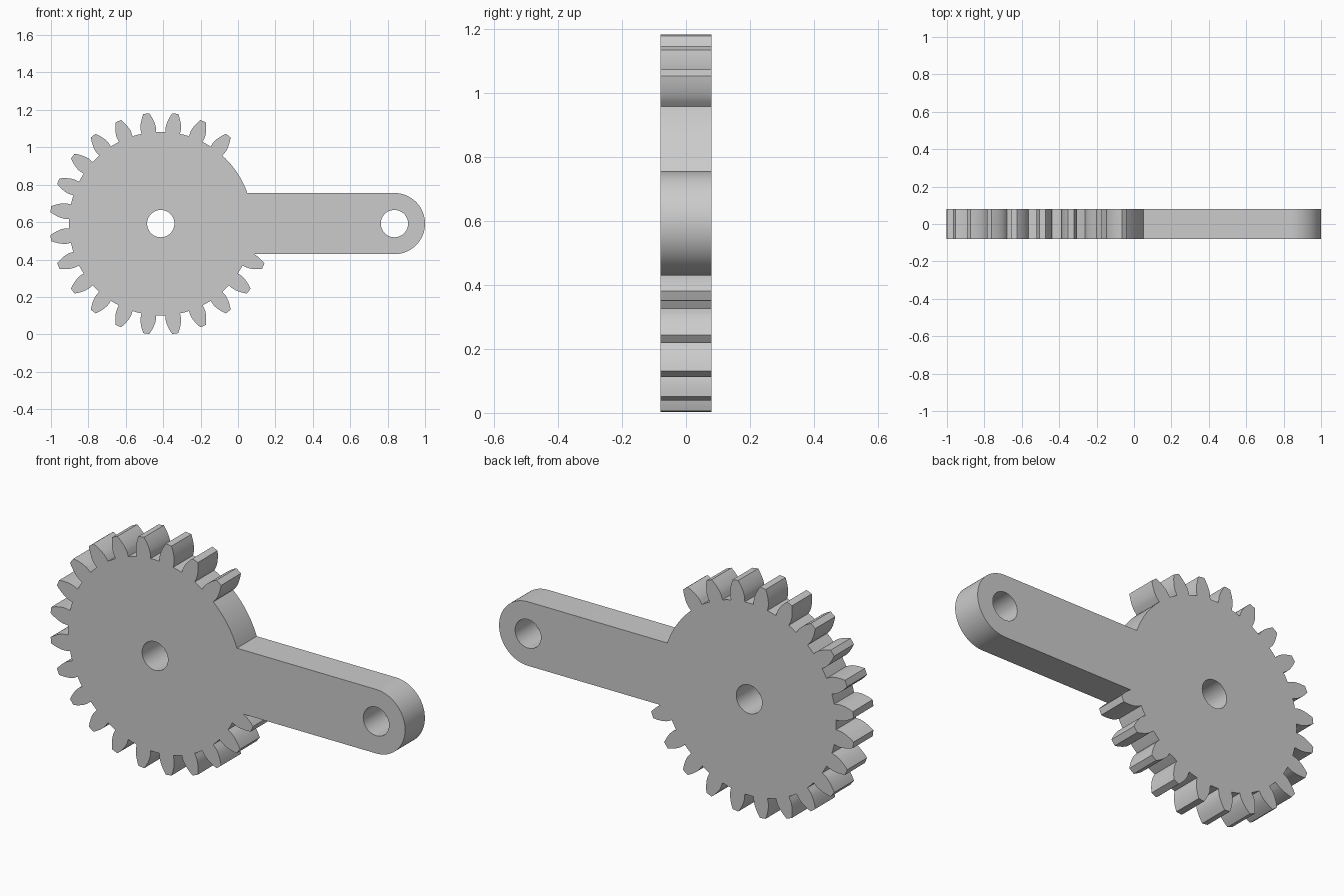
import bpy, bmesh
from math import sin, cos, tan, acos, pi, radians

TEETH = 24
CENTRE = (-0.413, 0.592)
EYE = (0.8365, 0.592)
TIP, PITCH, ROOT = 0.593, 0.547, 0.491
BASE = PITCH * cos(radians(20))
HALF = 0.08            # half thickness
ARM_R, HOLE_R = 0.1635, 0.073

if "Cube" in bpy.data.objects:
    bpy.data.objects.remove(bpy.data.objects["Cube"])

steel = bpy.data.materials.new("plain grey")
steel.use_nodes = True
GREY = (0.6, 0.6, 0.6, 1)
steel.diffuse_color = GREY
steel.node_tree.nodes["Principled BSDF"].inputs["Base Color"].default_value = GREY


def polar(centre, r, a):
    return (centre[0] + r * cos(a), centre[1] + r * sin(a))


def arc(centre, r, start, end, steps):
    return [polar(centre, r, start + (end - start) * i / steps) for i in range(steps + 1)]


def plate(name, outline, half):
    """Extrude an x-z outline to a plate centred on y = 0."""
    bm = bmesh.new()
    face = bm.faces.new([bm.verts.new((x, -half, z)) for x, z in outline])
    moved = bmesh.ops.extrude_face_region(bm, geom=[face])["geom"]
    bmesh.ops.translate(bm, vec=(0, 2 * half, 0),
                        verts=[v for v in moved if isinstance(v, bmesh.types.BMVert)])
    bmesh.ops.recalc_face_normals(bm, faces=bm.faces)
    mesh = bpy.data.meshes.new(name)
    bm.to_mesh(mesh)
    bm.free()
    mesh.materials.append(steel)
    obj = bpy.data.objects.new(name, mesh)
    bpy.context.collection.objects.link(obj)
    return obj


def combine(target, tool, operation):
    """Apply a boolean and discard the tool."""
    mod = target.modifiers.new(operation.lower(), "BOOLEAN")
    mod.operation, mod.object, mod.solver = operation, tool, "EXACT"
    bpy.context.view_layer.objects.active = target
    bpy.ops.object.modifier_apply(modifier=mod.name)
    bpy.data.objects.remove(tool)


def involute(r):
    a = acos(min(1, BASE / r))
    return tan(a) - a


def half_angle(r):
    """Half the tooth's angular width at radius r."""
    return pi / TEETH / 2 + involute(PITCH) - involute(max(r, BASE))


# Gear outline: involute teeth, with three left out above the arm
step = 2 * pi / TEETH
radii = [ROOT] + [BASE + (TIP - BASE) * i / 7 for i in range(8)]
gear_outline = []
for k in range(TEETH):
    mid = (k + 0.5) * step
    if k < 3:
        gear_outline += arc(CENTRE, ROOT, mid - step / 2, mid + step / 2, 8)[:-1]
        continue
    gear_outline.append(polar(CENTRE, ROOT, mid - step / 2))
    gear_outline += [polar(CENTRE, r, mid - half_angle(r)) for r in radii]
    gear_outline.append(polar(CENTRE, TIP, mid))
    gear_outline += [polar(CENTRE, r, mid + half_angle(r)) for r in reversed(radii)]
gear = plate("gear_with_arm", gear_outline, HALF)

# Arm with a rounded end
arm_outline = arc(EYE, ARM_R, -pi / 2, pi / 2, 40)
arm_outline += [(CENTRE[0] + 0.2, EYE[1] + ARM_R), (CENTRE[0] + 0.2, EYE[1] - ARM_R)]
combine(gear, plate("arm", arm_outline, HALF), "UNION")

# Shaft hole and arm eye
for spot in (CENTRE, EYE):
    hole = plate("hole_cutter", arc(spot, HOLE_R, 0, 2 * pi, 48)[:-1], HALF * 2)
    combine(gear, hole, "DIFFERENCE")

# Smooth curved walls, crisp rims
bpy.ops.object.select_all(action="DESELECT")
gear.select_set(True)
bpy.context.view_layer.objects.active = gear
bpy.ops.object.shade_smooth_by_angle(angle=radians(25))
